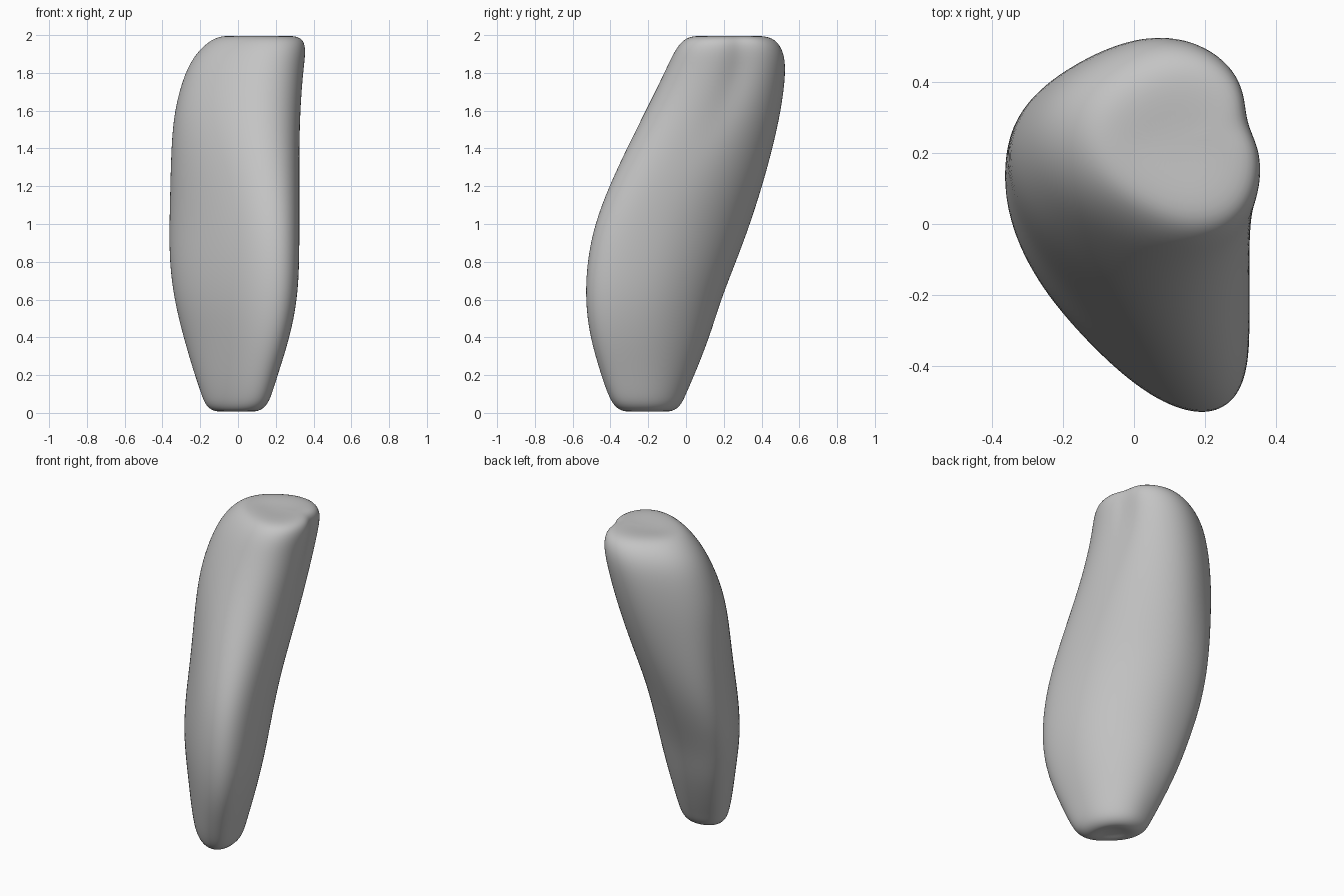
import bpy
import bmesh
from math import sin, cos, pi, exp, asin

SIDES = 40

# Outline extents: height, x min, x max, y min, y max
SECTIONS = [
    (0.02, -0.05, 0.04, -0.25, -0.15),
    (0.0, -0.11, 0.09, -0.32, -0.09),
    (0.03, -0.17, 0.15, -0.38, -0.03),
    (0.1, -0.195, 0.18, -0.415, 0.0),
    (0.2, -0.23, 0.21, -0.45, 0.045),
    (0.4, -0.29, 0.275, -0.51, 0.125),
    (0.6, -0.34, 0.315, -0.535, 0.185),
    (0.8, -0.365, 0.325, -0.525, 0.265),
    (1.0, -0.365, 0.325, -0.485, 0.34),
    (1.2, -0.36, 0.325, -0.41, 0.405),
    (1.4, -0.355, 0.325, -0.315, 0.46),
    (1.6, -0.34, 0.33, -0.215, 0.505),
    (1.8, -0.285, 0.345, -0.115, 0.53),
    (1.91, -0.22, 0.36, -0.065, 0.52),
    (1.98, -0.14, 0.35, -0.015, 0.475),
    (2.0, -0.07, 0.29, 0.05, 0.4),
    (1.99, 0.04, 0.18, 0.18, 0.28),
]


def fit(values, low, high):
    """Stretch a list of coordinates to an exact range."""
    a, b = min(values), max(values)
    return [low + (v - a) / (b - a) * (high - low) for v in values]


def ramp(value, start, end):
    """Smooth step from zero to one."""
    t = max(0, min(1, (value - start) / (end - start)))
    return t * t * (3 - 2 * t)


def section(z, x_min, x_max, y_min, y_max):
    """Skewed oval with three soft ridges and a shallow hollow near the top."""
    skew = asin(0.42 * ramp(z, 0.85, 1.85) - 0.12 * ramp(z, 0, 0.4) - 0.4)
    hollow = 0.1 * ramp(z, 1.4, 1.9)
    xs, ys = [], []
    for i in range(SIDES):
        t = 2 * pi * i / SIDES
        turn = (t - 0.38 + pi) % (2 * pi) - pi
        r = 1 + 0.06 * cos(3 * (t - 1.13))
        r -= hollow * exp(-(turn / 0.3) ** 2)
        xs.append(r * cos(t))
        ys.append(r * sin(t + skew))
    return zip(fit(xs, x_min, x_max), fit(ys, y_min, y_max))


def loft(name, sections):
    """Skin the stacked sections and close both ends."""
    bm = bmesh.new()
    rings = [[bm.verts.new((x, y, s[0])) for x, y in section(*s)]
             for s in sections]
    for low, high in zip(rings, rings[1:]):
        for i in range(SIDES):
            j = (i + 1) % SIDES
            bm.faces.new((low[i], low[j], high[j], high[i]))
    bm.faces.new(reversed(rings[0]))
    bm.faces.new(rings[-1])
    mesh = bpy.data.meshes.new(name)
    bm.to_mesh(mesh)
    bm.free()
    obj = bpy.data.objects.new(name, mesh)
    bpy.context.collection.objects.link(obj)
    return obj


default = bpy.data.objects.get("Cube")
if default:
    bpy.data.objects.remove(default, do_unlink=True)

# Plain grey surface
grey = bpy.data.materials.new("plain_grey")
grey.use_nodes = True
color = (0.55, 0.55, 0.55, 1)
grey.diffuse_color = color
grey.node_tree.nodes["Principled BSDF"].inputs["Base Color"].default_value = color

# Leaning rounded stone body
body = loft("leaning_stone", SECTIONS)
body.data.materials.append(grey)
for face in body.data.polygons:
    face.use_smooth = True
smooth = body.modifiers.new("soften", 'SUBSURF')
smooth.levels = smooth.render_levels = 2
